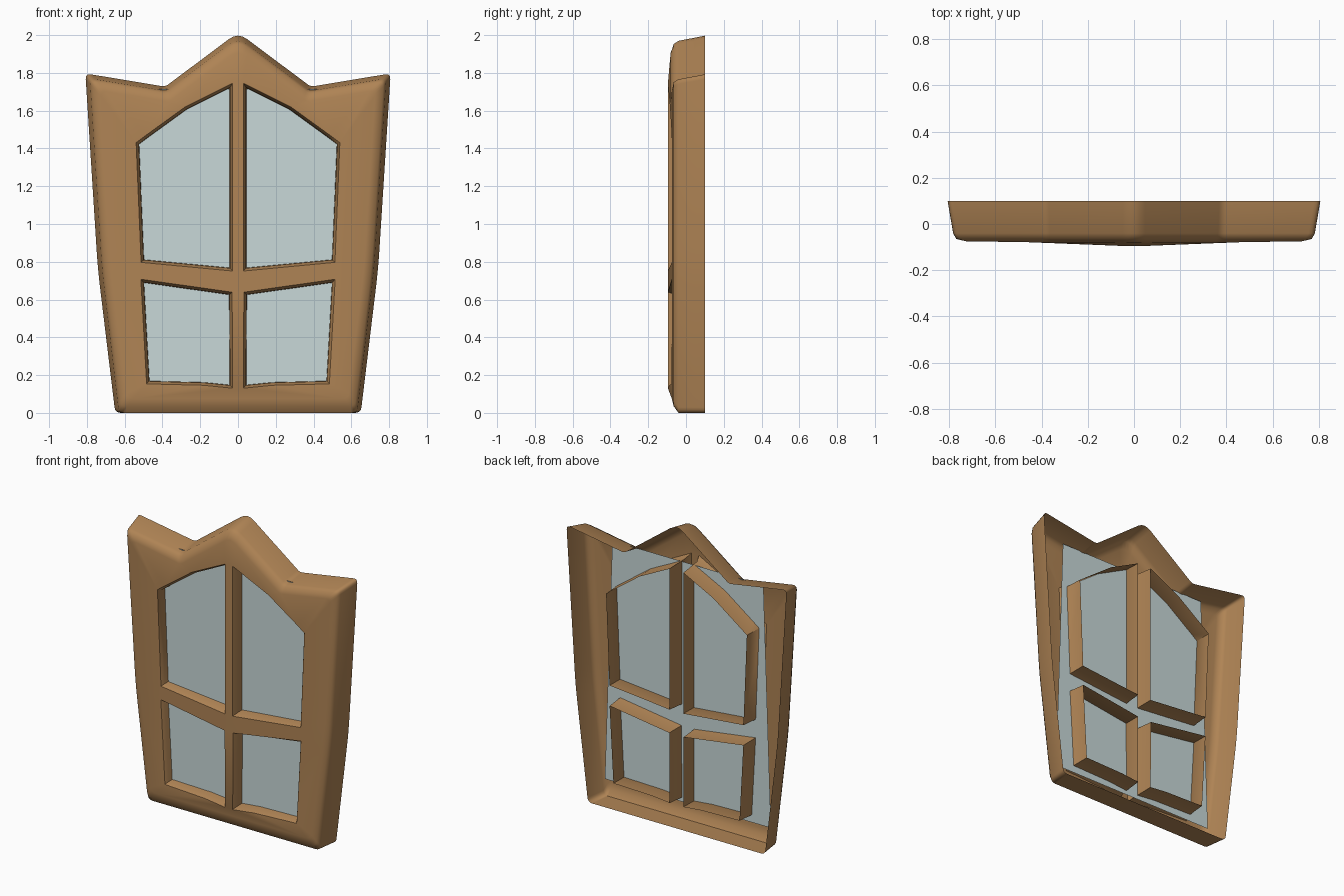
import bpy, bmesh
from mathutils import Vector

cube = bpy.data.objects.get("Cube")
if cube:
    bpy.data.objects.remove(cube, do_unlink=True)


def material(name, rgb):
    m = bpy.data.materials.new(name)
    m.use_nodes = True
    m.diffuse_color = (*rgb, 1)
    m.node_tree.nodes["Principled BSDF"].inputs["Base Color"].default_value = (*rgb, 1)
    return m


wood = material("warm wood", (0.43, 0.23, 0.09))
pane = material("pale glass", (0.58, 0.69, 0.69))


def offset(points, d):
    """Move a counterclockwise outline inward by d with mitred corners."""
    result = []
    for i, p in enumerate(points):
        a = (p - points[i - 1]).normalized()
        b = (points[(i + 1) % len(points)] - p).normalized()
        na, nb = Vector((-a.y, a.x)), Vector((-b.y, b.x))
        result.append(p + (na + nb) * d / (1 + na.dot(nb)))
    return result


def rounded(points, radii, steps=4):
    """Replace each corner by a short curve."""
    result = []
    for i, p in enumerate(points):
        a = p + (points[i - 1] - p).normalized() * radii[i]
        b = p + (points[(i + 1) % len(points)] - p).normalized() * radii[i]
        for k in range(steps + 1):
            t = k / steps
            result.append(a * (1 - t) ** 2 + p * 2 * t * (1 - t) + b * t ** 2)
    return result


def front_depth(x, z):
    """The front swells gently toward the centre post."""
    fade = min(1, max(0, (1.96 - z) / 0.18))
    return -0.075 - 0.022 * max(0, 1 - abs(x) / 0.5) * fade


def ring(bm, points, y=None):
    verts = [bm.verts.new((p.x, front_depth(p.x, p.y) if y is None else y, p.y)) for p in points]
    edges = [bm.edges.new((v, verts[(i + 1) % len(verts)])) for i, v in enumerate(verts)]
    return verts, edges


def bridge(bm, a, b):
    for i in range(len(a)):
        j = (i + 1) % len(a)
        bm.faces.new((a[i], a[j], b[j], b[i]))


def mirrored(points):
    return [Vector((-p.x, p.y)) for p in reversed(points)]


def finish(bm, name, mat):
    mesh = bpy.data.meshes.new(name)
    bm.to_mesh(mesh)
    bm.free()
    mesh.materials.append(mat)
    obj = bpy.data.objects.new(name, mesh)
    bpy.context.collection.objects.link(obj)
    return obj


# Outline of the frame, with a pointed crown and flared sides
outline = [Vector(p) for p in [(-0.65, 0), (0.65, 0), (0.742, 0.76), (0.808, 1.797),
                               (0.385, 1.727), (0, 2.015), (-0.385, 1.727),
                               (-0.808, 1.797), (-0.742, 0.76)]]
radii = [0.03, 0.03, 0.1, 0.03, 0.02, 0.06, 0.02, 0.03, 0.1]

# Right-hand window openings; the left ones are mirrored
upper = [Vector(p) for p in [(0.05, 0.775), (0.492, 0.817), (0.517, 1.42),
                             (0.47, 1.455), (0.27, 1.6), (0.05, 1.71)]]
lower = [Vector(p) for p in [(0.05, 0.155), (0.18, 0.168), (0.463, 0.175),
                             (0.491, 0.682), (0.053, 0.62)]]
openings = [upper, lower, mirrored(upper), mirrored(lower)]

bm = bmesh.new()

# Outer walls, tapering forward into a rounded edge
previous = None
for depth, inset in [(0.1, 0), (-0.04, 0.022), (-0.065, 0.035), (None, 0.075)]:
    pts = offset(outline, inset)
    if depth == -0.04:
        for p in pts:
            p.y = max(p.y if p.y > 0.1 else 0, 0)
    verts, edges = ring(bm, rounded(pts, radii), depth)
    if previous:
        bridge(bm, previous, verts)
    previous = verts
border = list(edges)

# Sleeves of the openings, running from the front lip to the back
for hole in openings:
    previous = None
    for depth, inset in [(None, -0.022), (-0.055, -0.008), (0.1, 0)]:
        verts, edges = ring(bm, offset(hole, inset), depth)
        if previous:
            bridge(bm, previous, verts)
        else:
            border += edges
        previous = verts

# Front face around the openings
bmesh.ops.triangle_fill(bm, edges=border, use_beauty=True, normal=(0, -1, 0))
bmesh.ops.recalc_face_normals(bm, faces=bm.faces[:])
bm.normal_update()
if sum(f.normal.y * f.calc_area() for f in bm.faces) > 0:
    bmesh.ops.reverse_faces(bm, faces=bm.faces[:])
frame = finish(bm, "window_frame", wood)

bpy.ops.object.select_all(action="DESELECT")
frame.select_set(True)
bpy.context.view_layer.objects.active = frame
bpy.ops.object.shade_smooth_by_angle(angle=0.9)

# Single sheet of glass behind the front face
bm = bmesh.new()
corners = [(-0.61, 0.12), (0.61, 0.12), (0.555, 1.715), (-0.555, 1.715)]
bm.faces.new([bm.verts.new((x, -0.02, z)) for x, z in corners])
finish(bm, "glass_sheet", pane)
